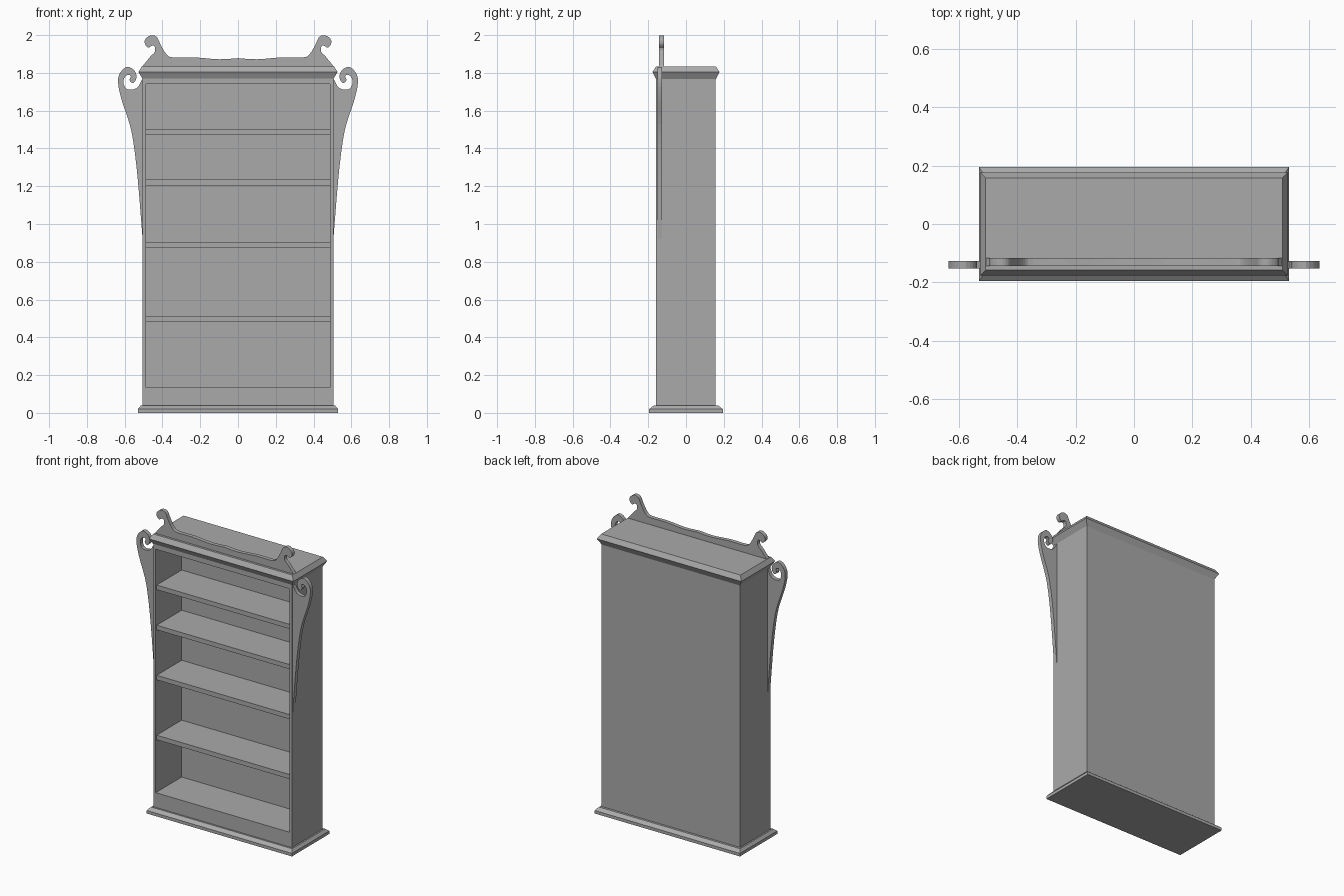
import bpy
import bmesh

cube = bpy.data.objects.get("Cube")
if cube:
    bpy.data.objects.remove(cube, do_unlink=True)

grey = bpy.data.materials.new("plain_grey")
grey.use_nodes = True
colour = (0.4, 0.4, 0.4, 1)
grey.diffuse_color = colour
grey.node_tree.nodes["Principled BSDF"].inputs["Base Color"].default_value = colour


def finish(name, bm):
    bmesh.ops.recalc_face_normals(bm, faces=bm.faces)
    mesh = bpy.data.meshes.new(name)
    bm.to_mesh(mesh)
    bm.free()
    mesh.materials.append(grey)
    obj = bpy.data.objects.new(name, mesh)
    bpy.context.collection.objects.link(obj)
    return obj


def loft(name, rings):
    """Join rings of equal length with quads and cap both ends."""
    bm = bmesh.new()
    loops = [[bm.verts.new(p) for p in ring] for ring in rings]
    n = len(loops[0])
    for a, b in zip(loops, loops[1:]):
        for i in range(n):
            j = (i + 1) % n
            bm.faces.new((a[i], a[j], b[j], b[i]))
    bm.faces.new(loops[0])
    bm.faces.new(loops[-1])
    return finish(name, bm)


def flat_ring(x, y, z):
    return [(-x, -y, z), (x, -y, z), (x, y, z), (-x, y, z)]


def upright_ring(x, z0, z1, y):
    return [(-x, y, z0), (x, y, z0), (x, y, z1), (-x, y, z1)]


def smooth_outline(points, steps=3):
    """Catmull-Rom curve through an open list of points."""
    out = []
    pts = [points[0], *points, points[-1]]
    for a, b, c, d in zip(pts, pts[1:], pts[2:], pts[3:]):
        for s in range(steps):
            t = s / steps
            out.append(tuple(0.5 * (2 * q + (r - p) * t
                                    + (2 * p - 5 * q + 4 * r - w) * t * t
                                    + (3 * q - p - 3 * r + w) * t ** 3)
                             for p, q, r, w in zip(a, b, c, d)))
    return out + [points[-1]]


def cut_board(name, outline, y0, y1):
    return loft(name, [[(x, y, z) for x, z in outline] for y in (y0, y1)])


# Cabinet shell with a recessed opening
loft("cabinet", [upright_ring(0.505, 0.03, 1.78, 0.157),
                 upright_ring(0.505, 0.03, 1.78, -0.16),
                 upright_ring(0.488, 0.135, 1.74, -0.16),
                 upright_ring(0.488, 0.135, 1.74, 0.11)])

# Shelves
for i, z in enumerate((0.48, 0.875, 1.205, 1.47)):
    loft(f"shelf_{i + 1}", [upright_ring(0.49, z, z + 0.03, y) for y in (-0.15, 0.112)])

# Plinth and cornice mouldings
loft("plinth", [flat_ring(0.53, 0.195, 0), flat_ring(0.53, 0.195, 0.02),
                flat_ring(0.515, 0.172, 0.038)])
loft("cornice", [flat_ring(0.503, 0.157, 1.765), flat_ring(0.527, 0.177, 1.805),
                 flat_ring(0.508, 0.158, 1.835)])

# Scrolled side brackets
bracket = [(0.505, 0.92), (0.53, 1.23), (0.552, 1.42), (0.574, 1.53), (0.617, 1.66),
           (0.635, 1.75), (0.624, 1.8), (0.588, 1.832), (0.551, 1.815), (0.537, 1.783),
           (0.545, 1.755), (0.561, 1.747), (0.574, 1.763), (0.567, 1.783), (0.583, 1.79),
           (0.602, 1.773), (0.605, 1.74), (0.584, 1.712), (0.535, 1.72), (0.508, 1.765)]
bracket = smooth_outline(bracket) + [(0.5, 1.765), (0.5, 0.92)]
for side, sign in (("left", 1), ("right", -1)):
    cut_board(f"{side}_bracket", [(sign * x, z) for x, z in bracket], -0.152, -0.126)

# Scrolled crest along the top
crest = smooth_outline([(0.508, 1.832), (0.465, 1.885), (0.44, 1.912), (0.442, 1.94),
                        (0.456, 1.944), (0.476, 1.934), (0.493, 1.953), (0.49, 1.98),
                        (0.46, 1.999), (0.43, 1.99), (0.41, 1.95), (0.38, 1.9),
                        (0.345, 1.882), (0.23, 1.882), (0.1, 1.872), (0, 1.878)])
crest += [(-x, z) for x, z in reversed(crest[:-1])]
cut_board("top_crest", crest, -0.143, -0.117)
